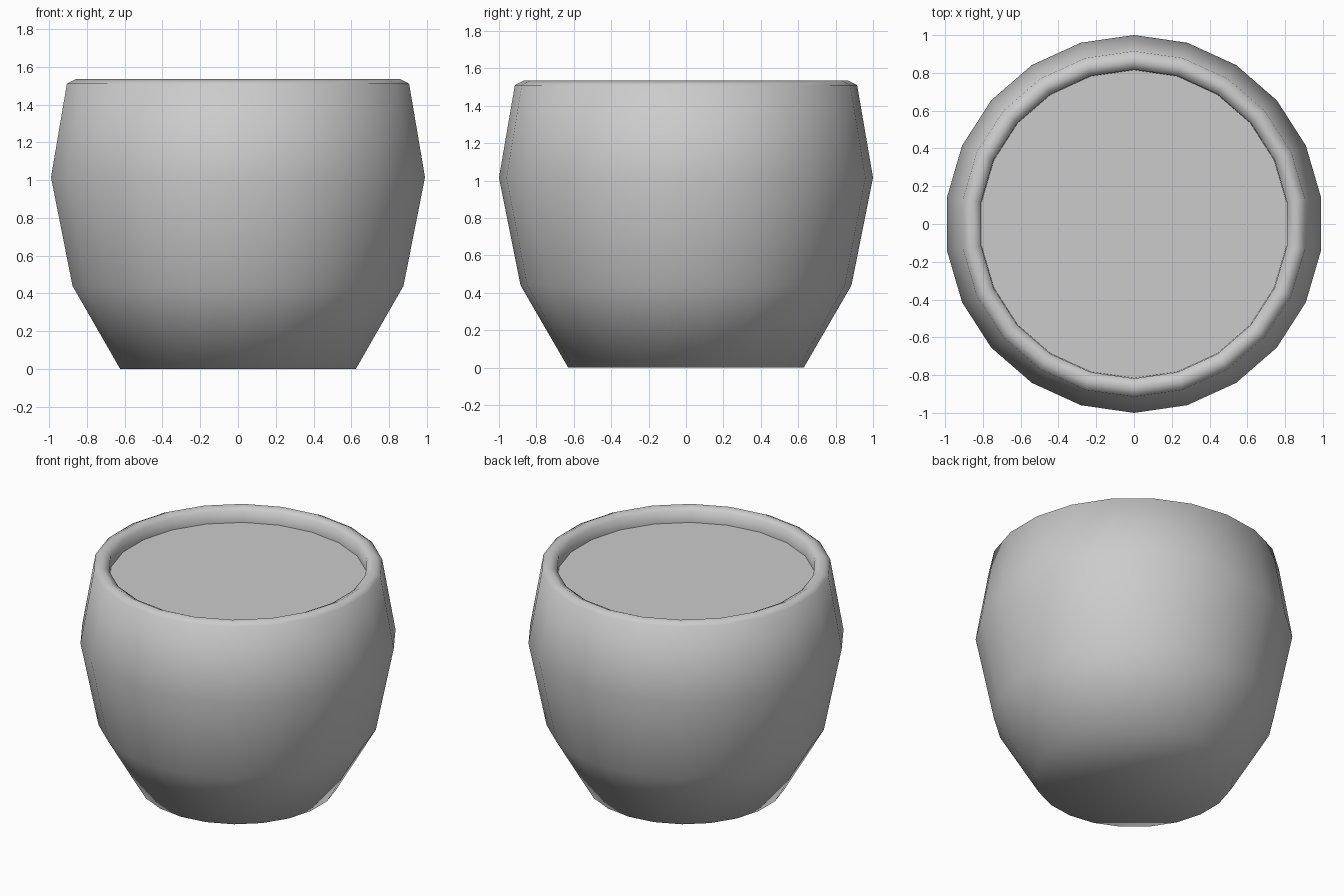
import bpy, bmesh
from math import sin, cos, tau

if "Cube" in bpy.data.objects:
    bpy.data.objects.remove(bpy.data.objects["Cube"])

SIDES = 22


def lathe(name, profile, cap_start=False, cap_end=False):
    """Revolve (radius, z) points around z, with a vertex on the +y axis."""
    bm = bmesh.new()
    rings = [[bm.verts.new((-r * sin(tau * i / SIDES), r * cos(tau * i / SIDES), z))
              for i in range(SIDES)] for r, z in profile]
    for a, b in zip(rings, rings[1:]):
        for i in range(SIDES):
            j = (i + 1) % SIDES
            bm.faces.new((a[i], a[j], b[j], b[i]))
    if cap_start:
        bm.faces.new(rings[0][::-1])
    if cap_end:
        bm.faces.new(rings[-1])
    mesh = bpy.data.meshes.new(name)
    bm.to_mesh(mesh)
    bm.free()
    obj = bpy.data.objects.new(name, mesh)
    bpy.context.collection.objects.link(obj)
    return obj


# Pot: base, bulging wall, rounded rim and short inner wall, all smooth
pot = lathe("pot", [(0.63, 0), (0.885, 0.44), (1.0, 1.015), (0.915, 1.51),
                    (0.867, 1.535), (0.818, 1.51), (0.815, 1.43)], cap_start=True)
for face in pot.data.polygons:
    face.use_smooth = True

# Flat fill just below the rim
lathe("soil", [(0.815, 1.43)], cap_end=True)
